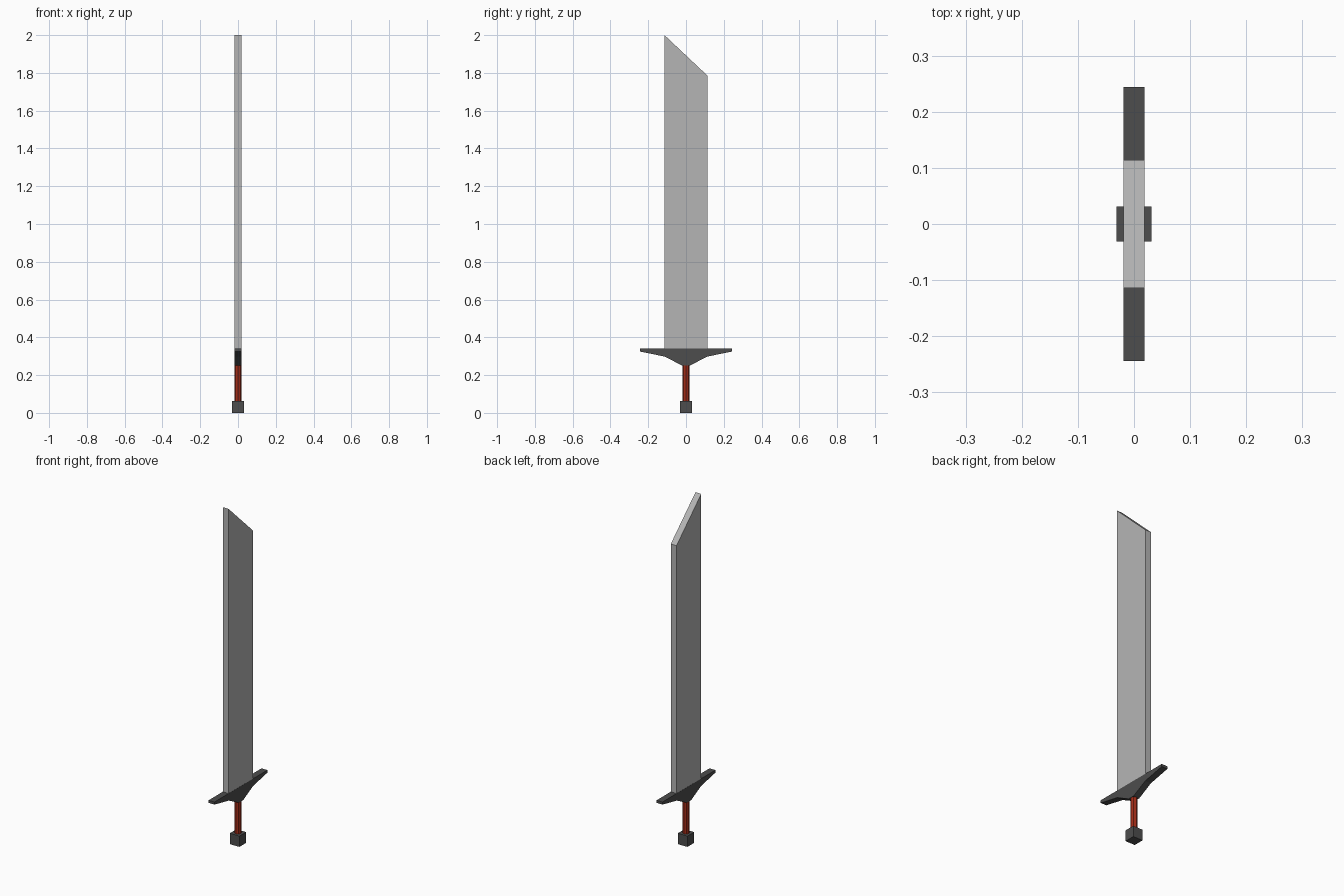
import bpy, bmesh, math

if "Cube" in bpy.data.objects:
    bpy.data.objects.remove(bpy.data.objects["Cube"])

def material(name, rgb):
    m = bpy.data.materials.new(name)
    m.diffuse_color = (*rgb, 1.0)
    m.use_nodes = True
    m.node_tree.nodes["Principled BSDF"].inputs["Base Color"].default_value = m.diffuse_color
    return m

STEEL = material("steel grey", (0.46, 0.46, 0.46))
DARK = material("dark iron", (0.075, 0.075, 0.075))
RED = material("red grip", (0.36, 0.025, 0.009))

def finish(name, bm, mat):
    bmesh.ops.recalc_face_normals(bm, faces=bm.faces)
    me = bpy.data.meshes.new(name)
    bm.to_mesh(me)
    bm.free()
    me.materials.append(mat)
    ob = bpy.data.objects.new(name, me)
    bpy.context.collection.objects.link(ob)
    return ob

def slab(name, profile, half, mat):
    """Extrude a (y, z) outline along x, centred on x = 0."""
    bm = bmesh.new()
    face = bm.faces.new([bm.verts.new((-half, y, z)) for y, z in profile])
    ext = bmesh.ops.extrude_face_region(bm, geom=[face])
    verts = [v for v in ext["geom"] if isinstance(v, bmesh.types.BMVert)]
    bmesh.ops.translate(bm, verts=verts, vec=(2 * half, 0, 0))
    return finish(name, bm, mat)

# Blade with slanted tip
slab("blade", [(-0.114, 0.335), (0.114, 0.335), (0.114, 1.785), (-0.114, 2.0)], 0.0185, STEEL)

# Cross guard, mirrored outline
side = [(0.02, 0.25), (0.112, 0.298), (0.244, 0.325), (0.244, 0.34)]
slab("cross_guard", side + [(-y, z) for y, z in reversed(side)], 0.019, DARK)

# Octagonal grip
bm = bmesh.new()
bmesh.ops.create_cone(bm, cap_ends=True, segments=8, radius1=0.0185, radius2=0.0185, depth=0.20)
bmesh.ops.translate(bm, verts=bm.verts, vec=(0, 0, 0.16))
finish("grip", bm, RED)

# Square pommel
p = 0.031
slab("pommel", [(-p, 0), (p, 0), (p, 0.063), (-p, 0.063)], p, DARK)
